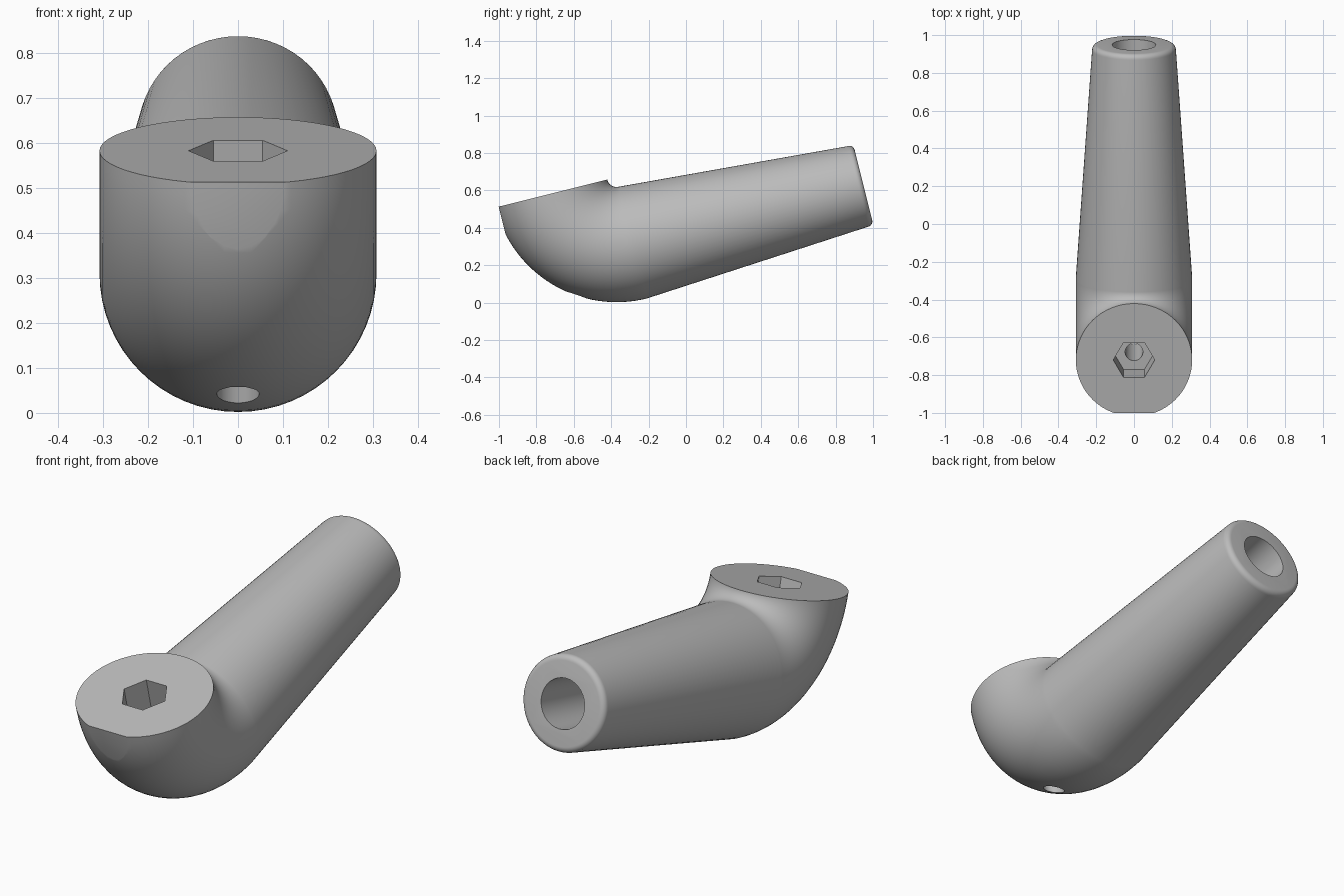
import bpy
import bmesh
from math import cos, sin, pi, radians
from mathutils import Matrix, Vector

if "Cube" in bpy.data.objects:
    bpy.data.objects.remove(bpy.data.objects["Cube"], do_unlink=True)

SIDES = 64
BEND, RADIUS, END_RADIUS = 0.36, 0.308, 0.222
END, FILLET = 1.63, 0.028

grey = bpy.data.materials.new("metal grey")
grey.use_nodes = True
color = (0.5, 0.5, 0.5, 1)
grey.diffuse_color = color
grey.node_tree.nodes["Principled BSDF"].inputs["Base Color"].default_value = color


def make_object(name, bm):
    bmesh.ops.recalc_face_normals(bm, faces=bm.faces)
    mesh = bpy.data.meshes.new(name)
    bm.to_mesh(mesh)
    bm.free()
    mesh.materials.append(grey)
    obj = bpy.data.objects.new(name, mesh)
    bpy.context.collection.objects.link(obj)
    return obj


def prism(name, sides, radius, depth, matrix):
    bm = bmesh.new()
    bmesh.ops.create_cone(bm, cap_ends=True, segments=sides, radius1=radius,
                          radius2=radius, depth=depth, matrix=matrix)
    return make_object(name, bm)


# Stations along the path: (centre, sideways direction, radius)
stations = []
for i in range(33):
    a = pi / 2 * i / 32
    out = Vector((0, -cos(a), -sin(a)))
    stations.append((Vector((0, BEND, 0)) + out * BEND, out, RADIUS))
down = Vector((0, 0, -1))
for i in range(7):
    a = pi / 2 * i / 6
    centre = Vector((0, END - FILLET + FILLET * sin(a), -BEND))
    stations.append((centre, down, END_RADIUS - FILLET + FILLET * cos(a)))

# Elbow head and tapered handle as one sweep
bm = bmesh.new()
rings = []
for centre, out, r in stations:
    rings.append([bm.verts.new(centre + out * r * cos(t) + Vector((r * sin(t), 0, 0)))
                  for t in (2 * pi * k / SIDES for k in range(SIDES))])
for a, b in zip(rings, rings[1:]):
    for k in range(SIDES):
        n = (k + 1) % SIDES
        bm.faces.new((a[k], a[n], b[n], b[k]))
bm.faces.new(rings[0])
bm.faces.new(rings[-1])
lever = make_object("lever_handle", bm)

# Cutters: hex socket, screw hole, handle bore, front flat
along_handle = Matrix.Rotation(pi / 2, 4, "X")
cutters = [
    prism("hex_socket", 6, 0.11, 0.35, Matrix.Rotation(pi / 2, 4, "Z")),
    prism("screw_hole", 32, 0.047, 0.9, Matrix.Translation((0, 0, -0.55))),
    prism("handle_bore", 32, 0.116, 1.4,
          Matrix.Translation((0, END, -BEND)) @ along_handle),
]
bm = bmesh.new()
bmesh.ops.create_cube(bm, size=1, matrix=Matrix.Translation((0, -0.79, 0)))
cutters.append(make_object("front_flat", bm))

for cutter in cutters:
    cutter.hide_render = True
    mod = lever.modifiers.new(cutter.name, "BOOLEAN")
    mod.operation = "DIFFERENCE"
    mod.solver = "EXACT"
    mod.object = cutter

# Bake the cuts, then drop the cutters
bpy.context.view_layer.update()
graph = bpy.context.evaluated_depsgraph_get()
lever_mesh = bpy.data.meshes.new_from_object(lever.evaluated_get(graph))
lever.modifiers.clear()
lever.data = lever_mesh
lever_mesh.materials.clear()
lever_mesh.materials.append(grey)
for poly in lever_mesh.polygons:
    poly.material_index = 0
for cutter in cutters:
    bpy.data.objects.remove(cutter, do_unlink=True)

# Tilt the lever so that it rests on the bend
lever_mesh.transform(Matrix.Translation((0, -0.72, 0.583)) @
                     Matrix.Rotation(radians(14), 4, "X"))
lever_mesh.update()

for obj in bpy.context.selected_objects:
    obj.select_set(False)
lever.select_set(True)
bpy.context.view_layer.objects.active = lever
bpy.ops.object.shade_smooth_by_angle(angle=radians(30))
